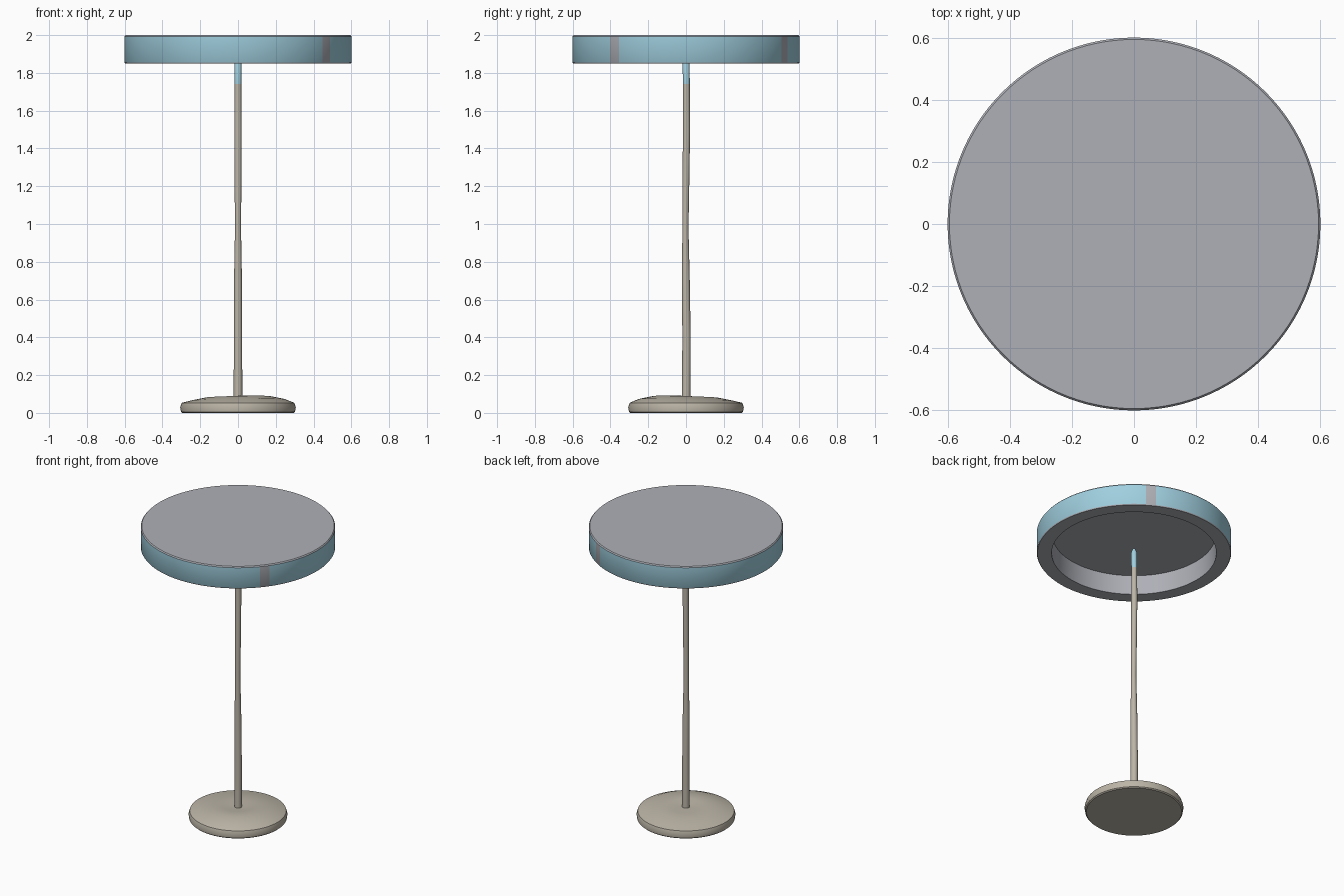
import bpy, bmesh, math

if "Cube" in bpy.data.objects:
    bpy.data.objects.remove(bpy.data.objects["Cube"])


def srgb(r, g, b):
    def f(c):
        c /= 255
        return c / 12.92 if c < 0.04045 else ((c + 0.055) / 1.055) ** 2.4
    return (f(r), f(g), f(b), 1)


def material(name, rgb):
    m = bpy.data.materials.new(name)
    m.diffuse_color = srgb(*rgb)
    m.use_nodes = True
    m.node_tree.nodes["Principled BSDF"].inputs["Base Color"].default_value = m.diffuse_color
    return m


blue = material("pale blue", (160, 207, 223))
grey = material("cool grey", (174, 176, 183))
beige = material("warm beige", (188, 181, 167))


def lathe(name, profile, segs, mats, rule, angle=35, warp=None):
    """Revolve (radius, z) points about the z axis; radius 0 makes a pole."""
    bm = bmesh.new()
    rings = []
    for r, z in profile:
        n = 1 if r == 0 else segs
        rings.append([bm.verts.new((r * math.cos(2 * math.pi * i / segs),
                                    r * math.sin(2 * math.pi * i / segs), z))
                      for i in range(n)])
    for a, b in zip(rings, rings[1:]):
        for i in range(segs):
            j = (i + 1) % segs
            if len(a) == 1:
                bm.faces.new((a[0], b[j], b[i]))
            elif len(b) == 1:
                bm.faces.new((a[i], a[j], b[0]))
            else:
                bm.faces.new((a[i], a[j], b[j], b[i]))
    bmesh.ops.recalc_face_normals(bm, faces=bm.faces)
    for f in bm.faces:
        f.material_index = rule(f.calc_center_median(), f.normal)
    if warp:
        for v in bm.verts:
            warp(v)
    me = bpy.data.meshes.new(name)
    bm.to_mesh(me)
    bm.free()
    for m in mats:
        me.materials.append(m)
    ob = bpy.data.objects.new(name, me)
    bpy.context.collection.objects.link(ob)
    bpy.ops.object.select_all(action='DESELECT')
    ob.select_set(True)
    bpy.context.view_layer.objects.active = ob
    bpy.ops.object.shade_smooth_by_angle(angle=math.radians(angle))
    return ob


# Hollow round shade: blue outer band with two worn grey streaks
def shade_colour(c, n):
    a = math.degrees(math.atan2(c.y, c.x))
    streak = -43.5 < a < -37 or 58 < a < 64
    outer = math.hypot(c.x, c.y) > 0.59 and abs(n.z) < 0.5
    return 0 if outer and not streak else 1


lathe("shade", [(0, 1.98), (0.505, 1.98), (0.51, 1.85), (0.598, 1.85), (0.602, 1.856),
                (0.602, 1.993), (0.596, 2.0), (0, 2.0)],
      120, [blue, grey], shade_colour)


# Slim, slightly uneven post with a blue upper end
def post_warp(v):
    v.co.y += 0.003 * math.sin(v.co.z * 5)


lathe("post", [(0, 0.06), (0.023, 0.06), (0.022, 0.4), (0.021, 0.7), (0.016, 0.98),
               (0.018, 1.2), (0.019, 1.5), (0.018, 1.74), (0.019, 1.85),
               (0.008, 1.88), (0, 1.885)],
      20, [beige, blue], lambda c, n: 1 if c.z > 1.75 else 0, warp=post_warp)


# Low disc foot with a gently lumpy upper face
def foot_warp(v):
    r = math.hypot(v.co.x, v.co.y)
    if v.co.z > 0.06 and r > 0.05:
        v.co.z += 0.006 * math.cos(math.atan2(v.co.y, v.co.x) + 0.9)


lathe("foot", [(0, 0), (0.295, 0), (0.302, 0.006), (0.306, 0.03), (0.299, 0.053),
               (0.25, 0.069), (0.17, 0.085), (0.1, 0.086), (0.04, 0.08), (0, 0.08)],
      72, [beige], lambda c, n: 0, warp=foot_warp)
